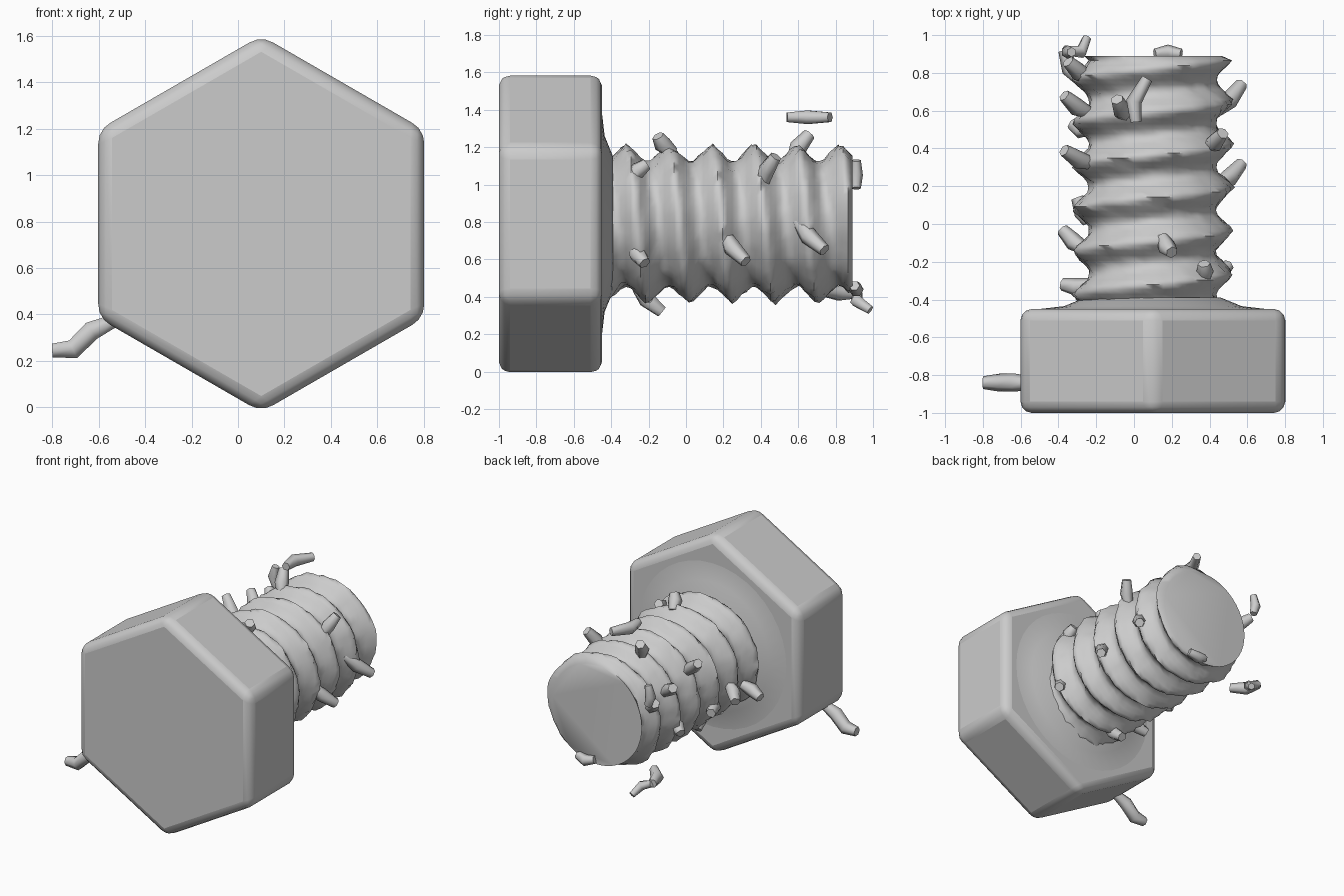
import bpy, bmesh, math, random
from mathutils import Matrix

if "Cube" in bpy.data.objects:
    bpy.data.objects.remove(bpy.data.objects["Cube"])

random.seed(4)
CX, CZ = 0.1, 0.79          # bolt axis, running along y
HEAD_BACK = -0.45
PITCH = 0.228


def smooth(obj, angle=35):
    bpy.ops.object.select_all(action='DESELECT')
    obj.select_set(True)
    bpy.context.view_layer.objects.active = obj
    bpy.ops.object.shade_smooth_by_angle(angle=math.radians(angle))


def finish(name, bm):
    bmesh.ops.recalc_face_normals(bm, faces=bm.faces)
    mesh = bpy.data.meshes.new(name)
    bm.to_mesh(mesh)
    bm.free()
    obj = bpy.data.objects.new(name, mesh)
    bpy.context.collection.objects.link(obj)
    return obj


def tube(name, rings, sides, radius):
    """Closed body of rings around the bolt axis; radius(y, angle)."""
    bm = bmesh.new()
    loops = []
    for y in rings:
        loop = []
        for i in range(sides):
            a = 2 * math.pi * i / sides
            r = radius(y, a)
            loop.append(bm.verts.new((CX + r * math.cos(a), y, CZ + r * math.sin(a))))
        loops.append(loop)
    for lo, hi in zip(loops, loops[1:]):
        for i in range(sides):
            j = (i + 1) % sides
            bm.faces.new((lo[i], lo[j], hi[j], hi[i]))
    bm.faces.new(loops[0])
    bm.faces.new(loops[-1])
    return finish(name, bm)


# hexagonal head with rounded edges
bm = bmesh.new()
bmesh.ops.create_cone(bm, cap_ends=True, segments=6, radius1=0.81, radius2=0.81, depth=1 + HEAD_BACK)
spin = math.radians(30) if min(abs(v.co.x) for v in bm.verts) > 0.1 else 0
bmesh.ops.transform(bm, verts=bm.verts, matrix=Matrix.Translation((CX, (HEAD_BACK - 1) / 2, CZ))
                    @ Matrix.Rotation(math.radians(90), 4, 'X') @ Matrix.Rotation(spin, 4, 'Z'))
head = finish("hex_head", bm)
bev = head.modifiers.new("round_edges", 'BEVEL')
bev.width = 0.06
bev.segments = 3
smooth(head, 40)

# shallow fillet where the shank meets the head
washer_profile = {-0.47: 0.62, -0.45: 0.60, -0.435: 0.47, -0.39: 0.36}
washer = tube("washer_face", washer_profile, 40, lambda y, a: washer_profile[y])
smooth(washer)


# shank with a worn helical thread
def thread(y, a):
    phase = ((y + 0.377) / PITCH + a / (2 * math.pi)) % 1
    crest = max(0, 1 - abs(phase - 0.5) * 2.4)
    r = 0.335 + 0.095 * crest + random.uniform(-0.008, 0.008)
    if y > 0.87:
        r = 0.365
    return r


shank = tube("threaded_shank", [-0.45 + i * 0.0258 for i in range(52)] + [0.89], 48, thread)
smooth(shank, 80)


# burrs and loose swarf: short bent slivers
def sliver(name, pts, r=0.048):
    cu = bpy.data.curves.new(name, 'CURVE')
    cu.dimensions = '3D'
    cu.bevel_depth = r
    cu.bevel_resolution = 1
    cu.use_fill_caps = True
    sp = cu.splines.new('POLY')
    sp.points.add(len(pts) - 1)
    for i, (p, q) in enumerate(zip(sp.points, pts)):
        p.co = (*q, 1)
        p.radius = 0.7 if i in (0, len(pts) - 1) else 1
    obj = bpy.data.objects.new(name, cu)
    bpy.context.collection.objects.link(obj)
    bpy.ops.object.select_all(action='DESELECT')
    obj.select_set(True)
    bpy.context.view_layer.objects.active = obj
    bpy.ops.object.convert(target='MESH')
    smooth(bpy.context.view_layer.objects.active, 65)


sliver("head_burr", [(-0.54, -0.84, 0.37), (-0.63, -0.84, 0.33), (-0.71, -0.84, 0.25), (-0.80, -0.84, 0.245)])
sliver("loose_chip", [(0.01, 0.54, 1.36), (0.0, 0.65, 1.36), (0.07, 0.77, 1.36)], 0.042)
sliver("end_chip", [(0.11, 0.90, 0.46), (0.18, 0.91, 0.44), (0.25, 0.90, 0.46)], 0.04)
sliver("end_side_chip", [(-0.33, 0.91, 0.98), (-0.35, 0.91, 1.05), (-0.33, 0.91, 1.13)], 0.036)
sliver("corner_chip", [(-0.26, 0.74, 0.43), (-0.34, 0.82, 0.42), (-0.37, 0.92, 0.42)], 0.045)
sliver("corner_flake", [(-0.37, 0.92, 0.42), (-0.28, 0.91, 0.38), (-0.25, 0.985, 0.33)], 0.035)

# side burrs, each given by its root and tip
burrs = [((-0.24, 0.59, 0.93), (-0.37, 0.68, 1.03)), ((-0.22, 0.32, 0.97), (-0.37, 0.39, 1.10)),
         ((-0.24, 0.78, 0.88), (-0.35, 0.86, 0.98)), ((-0.24, 0.50, 0.68), (-0.33, 0.53, 0.63)),
         ((-0.26, -0.13, 0.72), (-0.38, -0.03, 0.66)), ((-0.23, -0.32, 0.64), (-0.38, -0.32, 0.58)),
         ((-0.24, 0.01, 0.63), (-0.30, 0.14, 0.62)), ((-0.04, 0.57, 1.13), (-0.09, 0.66, 1.27)),
         ((0.44, 0.60, 0.80), (0.57, 0.74, 0.65)), ((0.44, 0.20, 0.74), (0.57, 0.32, 0.59)),
         ((0.39, 0.41, 1.00), (0.47, 0.48, 1.15)), ((0.41, -0.27, 0.68), (0.50, -0.22, 0.58)),
         ((0.02, -0.26, 0.45), (0.0, -0.13, 0.32)), ((0.15, -0.07, 1.17), (0.20, -0.15, 1.26)),
         ((0.38, -0.28, 1.04), (0.37, -0.21, 1.11))]
for n, (s, e) in enumerate(burrs):
    mid = ((s[0] + e[0]) / 2, (s[1] + e[1]) / 2 - 0.015, (s[2] + e[2]) / 2)
    sliver(f"thread_burr_{n + 1}", [s, mid, e])
